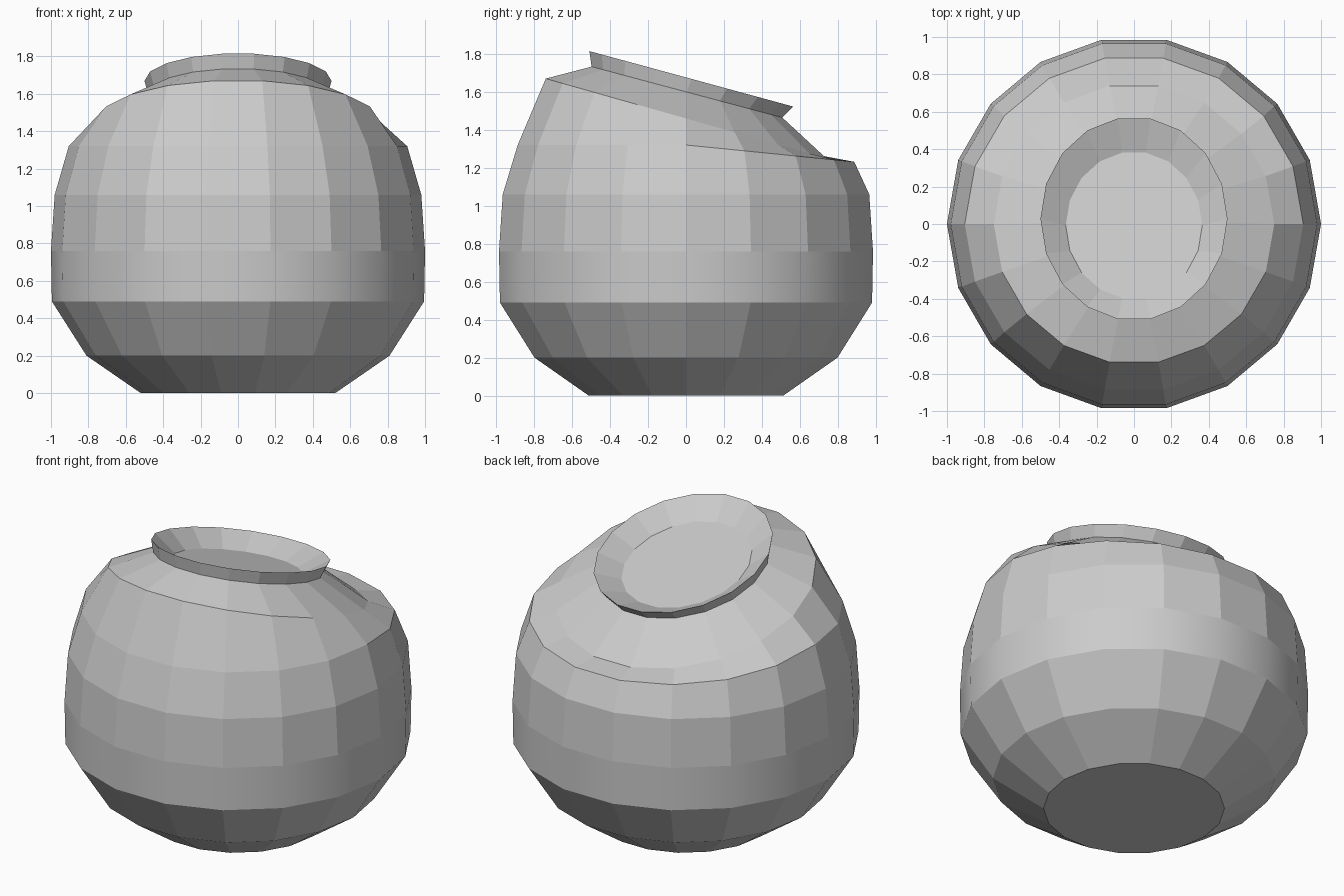
import bpy, bmesh, math

if "Cube" in bpy.data.objects:
    bpy.data.objects.remove(bpy.data.objects["Cube"])

SIDES = 18


def loft(name, rings, cap_bottom=False, cap_top=False, smooth_bands=()):
    """Skin rings of (x radius, y radius, y centre, z at y=0, front/back slope)."""
    bm = bmesh.new()
    loops = []
    for rx, ry, cy, z, slope in rings:
        loop = []
        for i in range(SIDES):
            a = 2 * math.pi * i / SIDES
            y = cy + ry * math.sin(a)
            # a negative "back only" slope is given as a tuple
            dz = slope[0] * max(y, 0) if isinstance(slope, tuple) else slope * y
            loop.append(bm.verts.new((rx * math.cos(a), y, z + dz)))
        loops.append(loop)
    for k, (lo, hi) in enumerate(zip(loops, loops[1:])):
        for i in range(SIDES):
            j = (i + 1) % SIDES
            f = bm.faces.new((lo[i], lo[j], hi[j], hi[i]))
            f.smooth = k in smooth_bands
    if cap_bottom:
        bm.faces.new(loops[0][::-1])
    if cap_top:
        bm.faces.new(loops[-1])
    mesh = bpy.data.meshes.new(name)
    bm.to_mesh(mesh)
    bm.free()
    obj = bpy.data.objects.new(name, mesh)
    bpy.context.collection.objects.link(obj)
    return obj


# Round body: level rings that lean into a tilted shoulder, smooth belly band
loft("pot_body", [
    (0.52, 0.52, 0, 0.00, 0),
    (0.81, 0.81, 0, 0.20, 0),
    (0.995, 0.995, 0, 0.49, 0),
    (1.00, 1.00, 0, 0.76, 0),
    (0.98, 0.98, 0, 1.06, 0),
    (0.905, 0.90, 0, 1.32, (-0.10,)),
    (0.75, 0.75, 0, 1.46, -0.284),
    (0.48, 0.51, 0.005, 1.60, -0.267),
], cap_bottom=True, smooth_bands=(2,))

# Tilted flared rim, folding inward to a shallow funnel
loft("pot_rim", [
    (0.48, 0.51, 0.005, 1.60, -0.267),
    (0.50, 0.545, 0.028, 1.676, -0.272),
    (0.365, 0.395, -0.007, 1.58, -0.27),
])

# Flat surface closing the mouth
loft("pot_contents", [(0.365, 0.395, -0.007, 1.58, -0.27)], cap_top=True)
